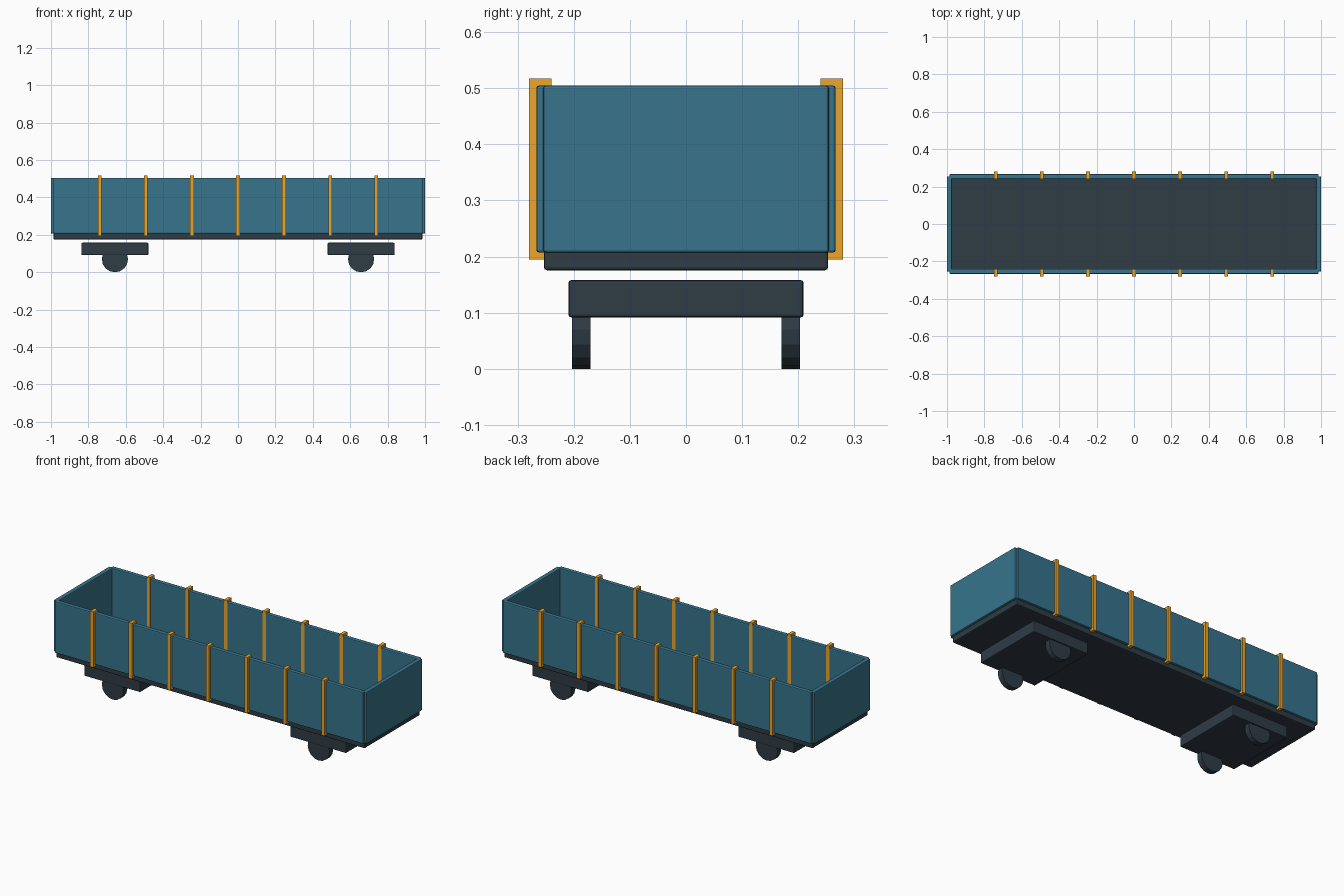
import bpy, math

if "Cube" in bpy.data.objects:
    bpy.data.objects.remove(bpy.data.objects["Cube"])

def material(name, color):
    m = bpy.data.materials.new(name)
    m.diffuse_color = (*color, 1)
    m.use_nodes = True
    m.node_tree.nodes["Principled BSDF"].inputs["Base Color"].default_value = m.diffuse_color
    return m

TEAL = material("teal_paint", (0.038, 0.175, 0.265))
DARK = material("dark_steel", (0.028, 0.045, 0.06))
ORANGE = material("orange_paint", (0.85, 0.38, 0.025))

def box(name, x, y, z, mat, bevel=0.0):
    """Box from (min, max) ranges on each axis."""
    r = (x, y, z)
    bpy.ops.mesh.primitive_cube_add(size=1, location=[(a + b) / 2 for a, b in r])
    o = bpy.context.object
    o.name = name
    o.scale = [b - a for a, b in r]
    bpy.ops.object.transform_apply(location=False, rotation=False, scale=True)
    o.data.materials.append(mat)
    if bevel:
        m = o.modifiers.new("bevel", 'BEVEL')
        m.width, m.segments = bevel, 2
    return o

def span(sign, a, b):
    return tuple(sorted((sign * a, sign * b)))

# Floor deck, rising a little inside the walls
box("floor", (-0.9867, 0.9867), (-0.2535, 0.2535), (0.1755, 0.229), DARK, 0.006)

for s, side in ((-1, "front"), (1, "back")):
    # Long side wall
    box(f"{side}_wall", (-0.9867, 0.9867), span(s, 0.24, 0.2667), (0.207, 0.505), TEAL, 0.005)
    # Upright ribs clasping the wall
    for i in range(-3, 4):
        x = i * 0.2463
        box(f"{side}_rib_{i + 4}", (x - 0.01, x + 0.01), span(s, 0.2395, 0.28),
            (0.195, 0.517), ORANGE)

for s, end in ((-1, "left"), (1, "right")):
    # End wall
    box(f"{end}_end_wall", span(s, 0.9733, 1.0), (-0.2545, 0.2545), (0.207, 0.505), TEAL, 0.005)
    # Truck block under the floor
    cx = s * 0.658
    box(f"{end}_truck", (cx - 0.179, cx + 0.179), (-0.2095, 0.2095), (0.0915, 0.158), DARK, 0.005)
    # Pair of wheels
    for t, side in ((-1, "front"), (1, "back")):
        bpy.ops.mesh.primitive_cylinder_add(vertices=16, radius=0.07, depth=0.033,
                                            location=(cx, t * 0.187, 0.07),
                                            rotation=(math.pi / 2, 0, 0))
        wheel = bpy.context.object
        wheel.name = f"{end}_{side}_wheel"
        wheel.data.materials.append(DARK)
